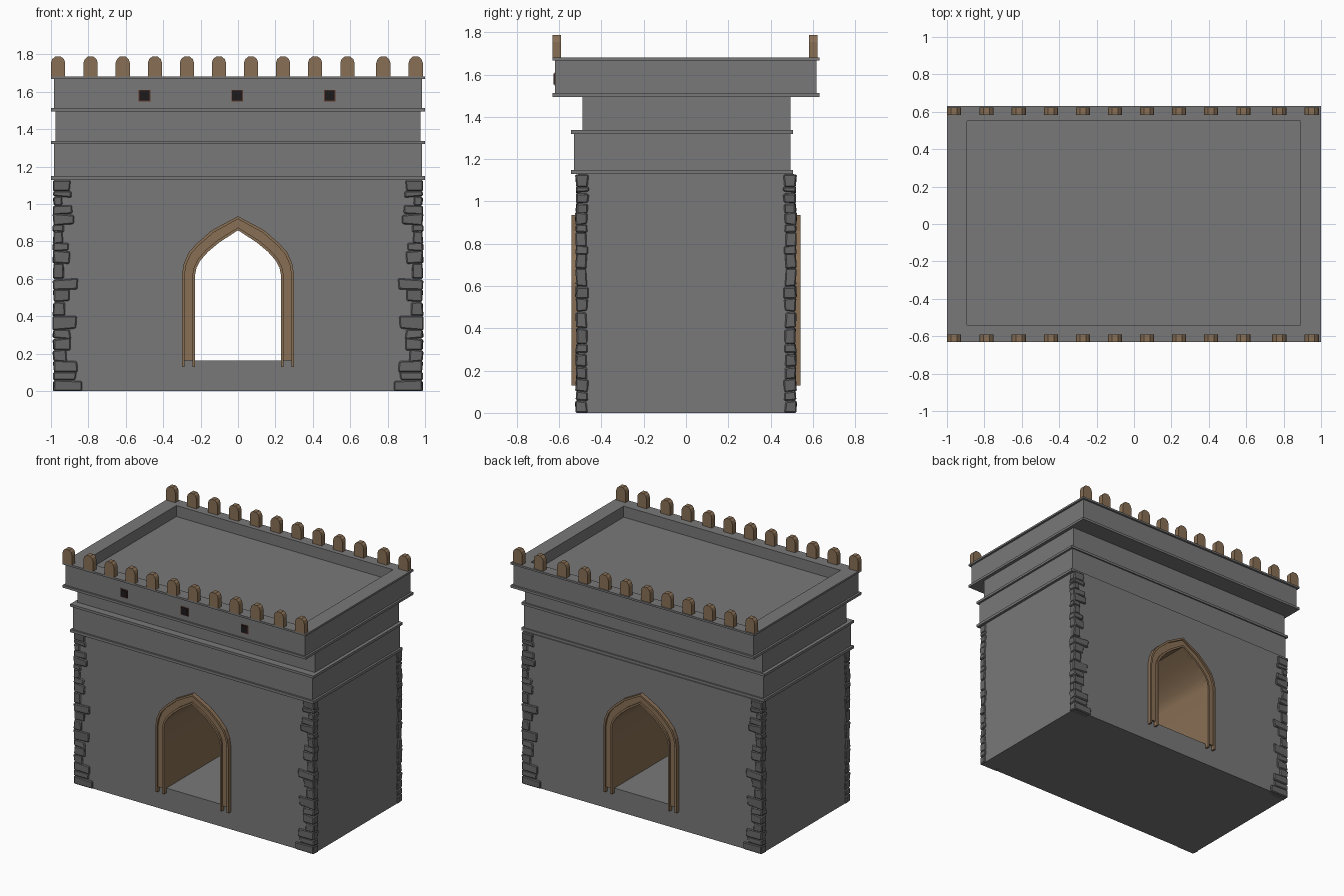
import bpy, bmesh, random
from mathutils import Vector

if "Cube" in bpy.data.objects:
    bpy.data.objects.remove(bpy.data.objects["Cube"])

random.seed(4)


def material(name, rgb):
    m = bpy.data.materials.new(name)
    m.diffuse_color = (*rgb, 1)
    m.use_nodes = True
    m.node_tree.nodes["Principled BSDF"].inputs["Base Color"].default_value = m.diffuse_color
    return m


WOOD = material("brown_trim", (0.25, 0.16, 0.09))
DARK = material("dark_opening", (0.012, 0.01, 0.01))
RED = material("rust_border", (0.12, 0.04, 0.025))
STONE = material("wall_stone", (0.19, 0.19, 0.19))
QUOIN = material("corner_stone", (0.13, 0.13, 0.13))


def finish(name, bm, mat):
    bmesh.ops.recalc_face_normals(bm, faces=bm.faces)
    me = bpy.data.meshes.new(name)
    bm.to_mesh(me)
    bm.free()
    ob = bpy.data.objects.new(name, me)
    bpy.context.collection.objects.link(ob)
    me.materials.append(mat)
    return ob


def add_box(bm, x0, x1, y0, y1, z0, z1):
    verts = bmesh.ops.create_cube(bm, size=1)["verts"]
    for v in verts:
        v.co = Vector(((x0 + x1) / 2 + v.co.x * (x1 - x0),
                       (y0 + y1) / 2 + v.co.y * (y1 - y0),
                       (z0 + z1) / 2 + v.co.z * (z1 - z0)))
    return verts


def box(name, dims, mat):
    bm = bmesh.new()
    add_box(bm, *dims)
    return finish(name, bm, mat)


def add_prism(bm, pts, y0, y1):
    """Extrude an x-z outline along y."""
    face = bm.faces.new([bm.verts.new((x, y0, z)) for x, z in pts])
    out = bmesh.ops.extrude_face_region(bm, geom=[face])["geom"]
    for v in out:
        if isinstance(v, bmesh.types.BMVert):
            v.co.y = y1


# Pointed arch: matching outer and inner half outlines
OUTER = [(.30, .62), (.29, .68), (.265, .74), (.22, .79), (.14, .86), (0, .935)]
INNER = [(.23, .62), (.222, .66), (.20, .70), (.16, .745), (.10, .795), (0, .86)]


def arch(t, zb):
    """Arch outline, t = 0 at the outer edge and 1 at the inner edge."""
    half = [(a + (c - a) * t, b + (d - b) * t)
            for (a, b), (c, d) in zip(OUTER, INNER)]
    half.insert(0, (half[0][0], zb))
    return half + [(-x, z) for x, z in half[-2::-1]]


def arch_ring(name, t0, t1, zb, y0, y1):
    pts = arch(t0, zb) + arch(t1, zb)[::-1]
    n = len(pts) // 2
    bm = bmesh.new()
    a = [bm.verts.new((x, y0, z)) for x, z in pts]
    b = [bm.verts.new((x, y1, z)) for x, z in pts]
    for i in range(2 * n):
        j = (i + 1) % (2 * n)
        bm.faces.new((a[i], a[j], b[j], b[i]))
    for i in range(n - 1):
        k = 2 * n - 1 - i
        for r in (a, b):
            bm.faces.new((r[i], r[i + 1], r[k - 1], r[k]))
    return finish(name, bm, WOOD)


def cut(target, cutter):
    cutter.hide_render = True
    mod = target.modifiers.new("cut", "BOOLEAN")
    mod.operation, mod.solver, mod.object = "DIFFERENCE", "EXACT", cutter
    bpy.context.view_layer.objects.active = target
    bpy.ops.object.modifier_apply(modifier=mod.name)
    bpy.data.objects.remove(cutter)


# Lower walls with the arched passage
walls = box("gate_walls", (-.98, .98, -.512, .512, 0, 1.13), STONE)
bm = bmesh.new()
add_prism(bm, arch(.9, .165), -.7, .7)
cut(walls, finish("passage_cutter", bm, STONE))
arch_ring("passage_lining", .85, 1, .165, -.515, .515)

# Channel-shaped arch frames, front and back
for side, s in (("front", -1), ("back", 1)):
    arch_ring(side + "_frame_base", 0, 1, .165, s * .505, s * .528)
    arch_ring(side + "_frame_outer_rim", 0, .2, .13, s * .505, s * .542)
    arch_ring(side + "_frame_inner_rim", .8, 1, .13, s * .505, s * .542)

# Stepped upper tiers and ledges
for name, x, y0, y1, z0, z1 in (
        ("lower_ledge", 1.0, -.543, .505, 1.13, 1.15),
        ("lower_tier", .985, -.53, .495, 1.15, 1.32),
        ("middle_ledge", 1.0, -.543, .505, 1.32, 1.338),
        ("middle_tier", .975, -.49, .495, 1.338, 1.495),
        ("upper_ledge", 1.0, -.632, .632, 1.495, 1.513)):
    box(name, (-x, x, y0, y1, z0, z1), STONE)

# Parapet with sunken roof
parapet = box("parapet", (-.985, .985, -.62, .617, 1.513, 1.668), STONE)
rim = box("parapet_rim", (-1, 1, -.632, .632, 1.668, 1.682), STONE)
for ob in (parapet, rim):
    cut(ob, box("roof_cutter", (-.892, .89, -.54, .55, 1.6, 1.8), STONE))

# Small square openings on the front
for i, x in enumerate((-.5, -.005, .49)):
    box(f"opening_border_{i}", (x - .031, x + .031, -.623, -.6, 1.549, 1.611), RED)
    box(f"opening_{i}", (x - .026, x + .026, -.626, -.6, 1.554, 1.606), DARK)

# Round-topped merlons
MERLON = [(-.038, 1.68), (-.038, 1.755), (-.031, 1.775), (-.016, 1.788),
          (.016, 1.788), (.031, 1.775), (.038, 1.755), (.038, 1.68)]
for side, y0, y1 in (("front", -.632, -.592), ("back", .583, .622)):
    bm = bmesh.new()
    for x in (-.962, -.788, -.616, -.444, -.273, -.102, .07, .241, .412, .585, .777, .95):
        add_prism(bm, [(x + px, z) for px, z in MERLON], y0, y1)
    finish(side + "_merlons", bm, WOOD)

# Rough corner stones: top height and inner x edge of each course
COURSES = [(.055, .84), (.1, .87), (.16, .865), (.22, .92), (.28, .9), (.33, .9),
           (.4, .865), (.48, .925), (.54, .905), (.6, .86), (.68, .93), (.75, .9),
           (.79, .905), (.85, .94), (.89, .93), (.945, .88), (.99, .885),
           (1.04, .94), (1.07, .89), (1.128, .9)]
bm = bmesh.new()
z = 0
for top, x in COURSES:
    vs = add_box(bm, x, .99, -.523, -.465 + random.uniform(-.008, .004), z, top)
    for v in vs:
        v.co.x += random.uniform(-.008, .003)
        v.co.y += random.uniform(-.002, .006)
        if 0 < v.co.z < 1.12:
            v.co.z += random.uniform(-.006, .006)
    z = top
bmesh.ops.bevel(bm, geom=bm.edges[:], offset=.006, segments=1, affect="EDGES")
for v in bm.verts:
    v.co.z = max(v.co.z, 0)
corner = finish("corner_stones", bm, QUOIN)
mirror = corner.modifiers.new("mirror", "MIRROR")
mirror.use_axis = (True, True, False)
mirror.use_clip = False
mirror.use_mirror_merge = False

# Smooth the passage curve only
for ob in bpy.data.objects:
    if ob.name == "passage_lining":
        bpy.context.view_layer.objects.active = ob
        ob.select_set(True)
        bpy.ops.object.shade_smooth_by_angle()
